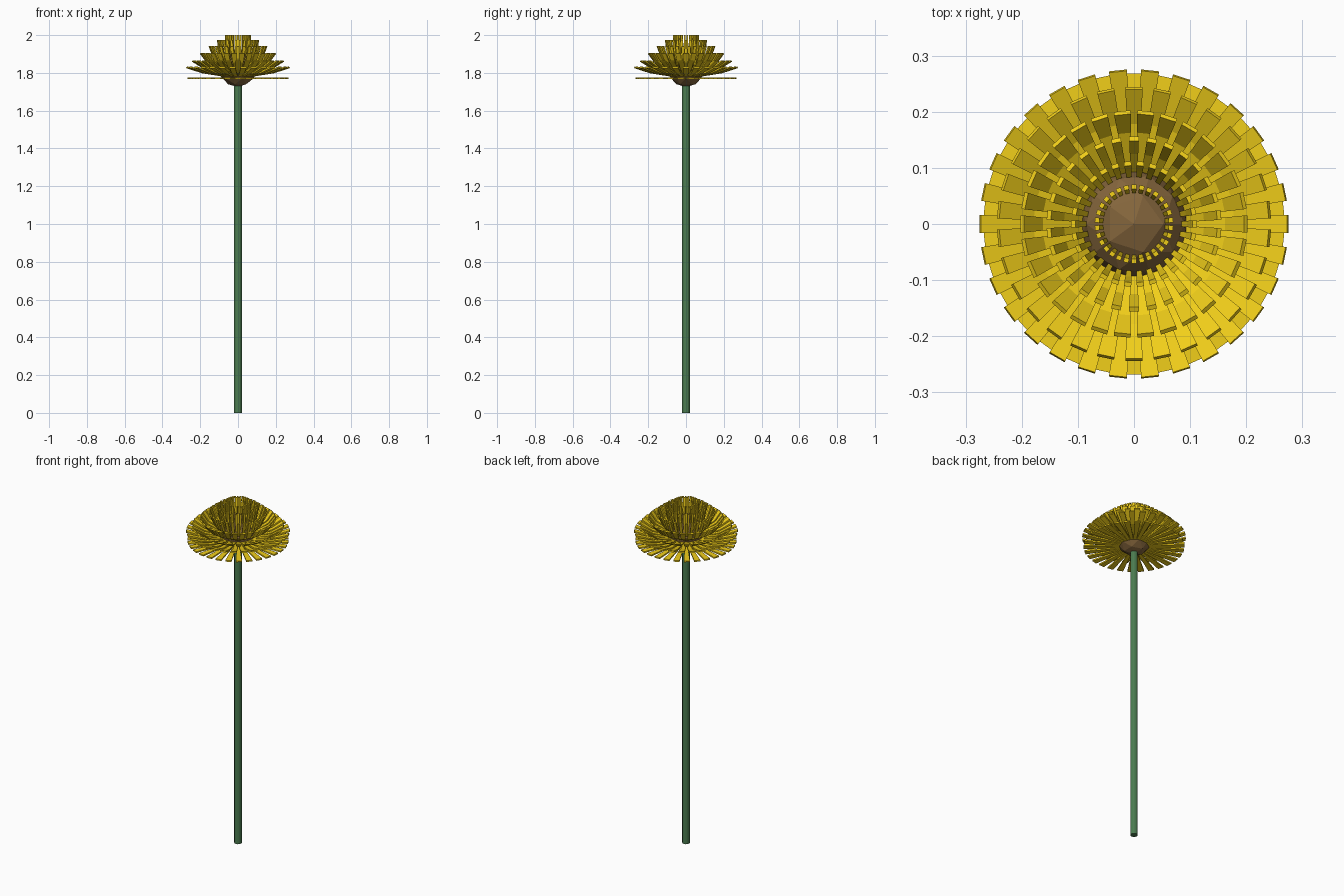
import bpy, bmesh, math
from mathutils import Vector, Matrix

if "Cube" in bpy.data.objects:
    bpy.data.objects.remove(bpy.data.objects["Cube"])


def material(name, color):
    m = bpy.data.materials.new(name)
    m.diffuse_color = (*color, 1)
    m.use_nodes = True
    m.node_tree.nodes["Principled BSDF"].inputs["Base Color"].default_value = m.diffuse_color
    return m


yellow = material("petal_yellow", (0.88, 0.62, 0.01))
brown = material("core_brown", (0.23, 0.13, 0.045))
green = material("stem_green", (0.07, 0.2, 0.08))

# Stem
bpy.ops.mesh.primitive_cylinder_add(vertices=12, radius=0.02, depth=1.76, location=(0, 0, 0.88))
stem = bpy.context.object
stem.name = "stem"
stem.data.materials.append(green)

# Flower core
bpy.ops.mesh.primitive_ico_sphere_add(subdivisions=2, radius=0.1, location=(0, 0, 1.825))
core = bpy.context.object
core.name = "flower_core"
core.data.materials.append(brown)


def add_petal(bm, path, widths, thick, angle):
    """Bent strip with thickness, following (radius, height) points."""
    rot = Matrix.Rotation(angle, 3, 'Z')
    sections = []
    for i, (r, z) in enumerate(path):
        a, b = path[max(i - 1, 0)], path[min(i + 1, len(path) - 1)]
        t = Vector((b[0] - a[0], 0, b[1] - a[1])).normalized()
        n = Vector((-t.z, 0, t.x)) * thick / 2
        w = Vector((0, widths[i] / 2, 0))
        p = Vector((r, 0, z))
        sections.append([bm.verts.new(rot @ q) for q in (p - w - n, p + w - n, p + w + n, p - w + n)])
    for s, e in zip(sections, sections[1:]):
        for k in range(4):
            bm.faces.new((s[k], s[(k + 1) % 4], e[(k + 1) % 4], e[k]))
    bm.faces.new(sections[0][::-1])
    bm.faces.new(sections[-1])


# Petal rings from the bottom up: path of (radius, height), base width, tip width
COUNT = 30
rings = [
    ([(0.075, 1.772), (0.18, 1.772), (0.268, 1.772)], 0.016, 0.033),
    ([(0.085, 1.785), (0.19, 1.802), (0.274, 1.829)], 0.018, 0.032),
    ([(0.092, 1.80), (0.18, 1.825), (0.242, 1.863)], 0.018, 0.031),
    ([(0.095, 1.82), (0.165, 1.858), (0.199, 1.904)], 0.017, 0.030),
    ([(0.093, 1.84), (0.128, 1.878), (0.152, 1.942)], 0.013, 0.017),
    ([(0.085, 1.862), (0.098, 1.91), (0.108, 1.974)], 0.009, 0.013),
    ([(0.058, 1.89), (0.063, 1.94), (0.066, 2.0)], 0.007, 0.009),
]
for i, (path, base, tip) in enumerate(rings):
    bm = bmesh.new()
    offset = 0.5 if i % 2 == 0 else 0
    for k in range(COUNT):
        add_petal(bm, path, (base, (base + tip) / 2, tip), 0.008,
                  2 * math.pi * (k + offset) / COUNT)
    bmesh.ops.recalc_face_normals(bm, faces=bm.faces)
    mesh = bpy.data.meshes.new(f"petal_ring_{i + 1}")
    bm.to_mesh(mesh)
    bm.free()
    mesh.materials.append(yellow)
    bpy.context.collection.objects.link(bpy.data.objects.new(f"petal_ring_{i + 1}", mesh))
